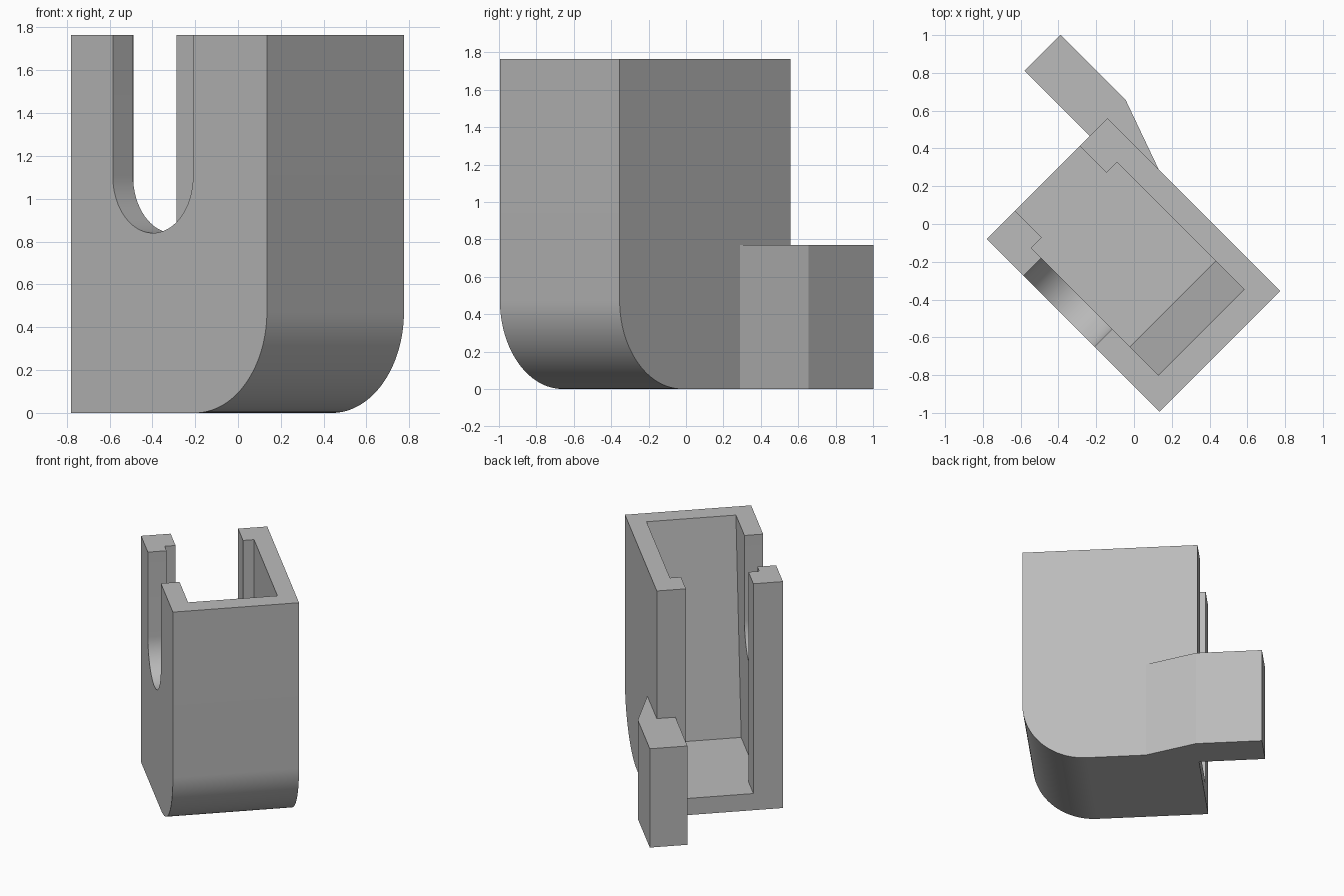
import bpy
import bmesh
from math import pi, sin, cos, radians
from mathutils import Matrix

default = bpy.data.objects.get("Cube")
if default:
    bpy.data.objects.remove(default, do_unlink=True)

grey = bpy.data.materials.new("mid grey")
grey.use_nodes = True
colour = (0.5, 0.5, 0.5, 1)
grey.diffuse_color = colour
grey.node_tree.nodes["Principled BSDF"].inputs["Base Color"].default_value = colour

TURN = Matrix.Rotation(radians(-45), 4, "Z")
HEIGHT, ABOVE, FLOOR = 1.765, 1.9, 0.13
BACK, FRONT = -0.495, 0.799
LEFT, RIGHT = -0.608, 0.297


def arc(cx, cz, radius, start, end, steps):
    """Points along a circular arc."""
    angles = [start + (end - start) * i / steps for i in range(steps + 1)]
    return [(cx + radius * cos(a), cz + radius * sin(a)) for a in angles]


def prism(name, profile, low, high, upright=True):
    """Extrude a profile sideways (upright) or along z, then turn it."""
    bm = bmesh.new()

    def place(p, d):
        return (p[0], d, p[1]) if upright else (p[0], p[1], d)

    face = bm.faces.new([bm.verts.new(place(p, low)) for p in profile])
    new = bmesh.ops.extrude_face_region(bm, geom=[face])["geom"]
    shift = (0, high - low, 0) if upright else (0, 0, high - low)
    bmesh.ops.translate(bm, vec=shift,
                        verts=[g for g in new if isinstance(g, bmesh.types.BMVert)])
    bmesh.ops.recalc_face_normals(bm, faces=bm.faces)
    bm.transform(TURN)
    mesh = bpy.data.meshes.new(name)
    bm.to_mesh(mesh)
    bm.free()
    obj = bpy.data.objects.new(name, mesh)
    obj.data.materials.append(grey)
    bpy.context.collection.objects.link(obj)
    return obj


def combine(target, tool, operation):
    """Apply a boolean and discard the tool."""
    mod = target.modifiers.new(tool.name, "BOOLEAN")
    mod.operation, mod.object, mod.solver = operation, tool, "EXACT"
    bpy.context.view_layer.objects.active = target
    bpy.ops.object.modifier_apply(modifier=mod.name)
    bpy.data.objects.remove(tool, do_unlink=True)


# Outer shell with one rounded lower edge
R = 0.474
holder = prism("holder_body",
               [(BACK, HEIGHT), (BACK, 0)]
               + arc(FRONT - R, R, R, -pi / 2, 0, 32)
               + [(FRONT, HEIGHT)], LEFT, RIGHT)

# Main cavity with a sloping end wall
combine(holder, prism("cavity_cutter",
                      [(-0.295, FLOOR), (0.444, FLOOR), (0.675, ABOVE), (-0.295, ABOVE)],
                      -0.474, 0.167), "DIFFERENCE")

# Open end, narrower than the cavity so that two lips remain
combine(holder, prism("opening_cutter",
                      [(-0.7, FLOOR), (0, FLOOR), (0, ABOVE), (-0.7, ABOVE)],
                      -0.396, 0.088), "DIFFERENCE")

# Round-bottomed slot in one side wall
combine(holder, prism("slot_cutter",
                      arc(0.046, 1.105, 0.265, -pi, 0, 32)
                      + [(0.311, ABOVE), (-0.219, ABOVE)],
                      -0.7, -0.44), "DIFFERENCE")

# Low side arm, tapering into the opposite wall
combine(holder, prism("side_arm",
                      [(-0.983, 0.163), (BACK, 0.163), (BACK, 0.25), (-0.2, 0.25),
                       (-0.113, RIGHT), (BACK, 0.433), (-0.983, 0.433)],
                      0, 0.77, upright=False), "UNION")

# Smooth the curved faces, keeping corners crisp
bpy.ops.object.select_all(action="DESELECT")
holder.select_set(True)
bpy.context.view_layer.objects.active = holder
bpy.ops.object.shade_smooth_by_angle(angle=radians(15))
